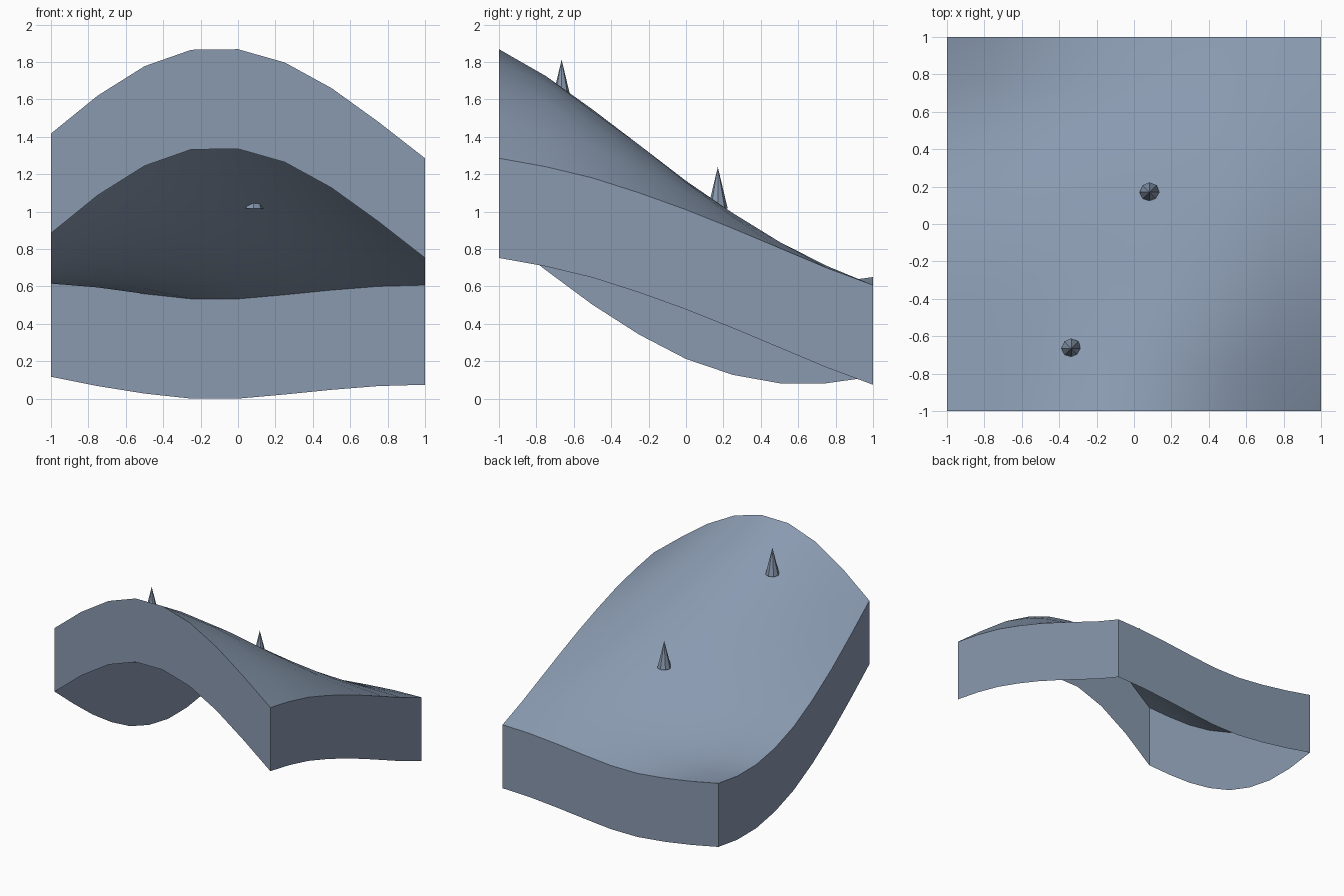
import bpy
import bmesh
import math

cube = bpy.data.objects.get("Cube")
if cube:
    bpy.data.objects.remove(cube, do_unlink=True)

# One slate blue colour for everything
slate = bpy.data.materials.new("slate_blue")
slate.use_nodes = True
colour = (0.25, 0.32, 0.43, 1)
slate.diffuse_color = colour
slate.node_tree.nodes["Principled BSDF"].inputs["Base Color"].default_value = colour

STEPS = 8
DEPTH = 0.533

# Heights of the four rims, each running from -1 to +1
FRONT = [1.417, 1.62, 1.777, 1.865, 1.868, 1.797, 1.66, 1.48, 1.285]
BACK = [0.65, 0.60, 0.56, 0.533, 0.533, 0.555, 0.58, 0.60, 0.607]
LOW_SIDE = [1.417, 1.22, 1.035, 0.875, 0.745, 0.66, 0.615, 0.615, 0.65]
HIGH_SIDE = [1.285, 1.24, 1.18, 1.10, 1.01, 0.91, 0.805, 0.70, 0.607]


def mix(a, b, t):
    return a + (b - a) * t


def height(x, y):
    """Patch eased from the front rim to the back one, with a slight swell."""
    u, v = (x + 1) / 2, (y + 1) / 2
    i, j = round(u * STEPS), round(v * STEPS)
    ease = (1 - math.cos(math.pi * v)) / 2
    across = mix(LOW_SIDE[j], HIGH_SIDE[j], u)
    front_arch = FRONT[i] - mix(FRONT[0], FRONT[-1], u)
    back_arch = BACK[i] - mix(BACK[0], BACK[-1], u)
    swell = (1 - x * x) * (1 - y * y) * (0.04 + 0.05 * y + 0.08 * x)
    return across + mix(front_arch, back_arch, ease) + swell


def finish(name, bm):
    mesh = bpy.data.meshes.new(name)
    bm.to_mesh(mesh)
    bm.free()
    mesh.materials.append(slate)
    obj = bpy.data.objects.new(name, mesh)
    bpy.context.collection.objects.link(obj)
    return obj


# Terrain: curved top with walls hanging from its rim, open underneath
bm = bmesh.new()
bmesh.ops.create_grid(bm, x_segments=STEPS, y_segments=STEPS, size=1)
for v in bm.verts:
    v.co.z = height(v.co.x, v.co.y)
rim = [e for e in bm.edges if e.is_boundary]
walls = bmesh.ops.extrude_edge_only(bm, edges=rim)["geom"]
for v in walls:
    if isinstance(v, bmesh.types.BMVert):
        v.co.z -= DEPTH
bmesh.ops.recalc_face_normals(bm, faces=bm.faces)
bm.normal_update()
if sum(f.normal.z for f in bm.faces) < 0:
    bmesh.ops.reverse_faces(bm, faces=bm.faces)
terrain = finish("terrain", bm)
bpy.ops.object.select_all(action="DESELECT")
terrain.select_set(True)
bpy.context.view_layer.objects.active = terrain
bpy.ops.object.shade_smooth_by_angle(angle=math.radians(40))

# Spikes standing on the surface
for name, place in (("front_spike", (-0.335, -0.665, 1.59)),
                    ("middle_spike", (0.083, 0.17, 1.016))):
    bm = bmesh.new()
    bmesh.ops.create_cone(bm, cap_ends=True, segments=8, radius1=0.053,
                          radius2=0, depth=0.222)
    bmesh.ops.translate(bm, verts=bm.verts, vec=(0, 0, 0.111))
    finish(name, bm).location = place
